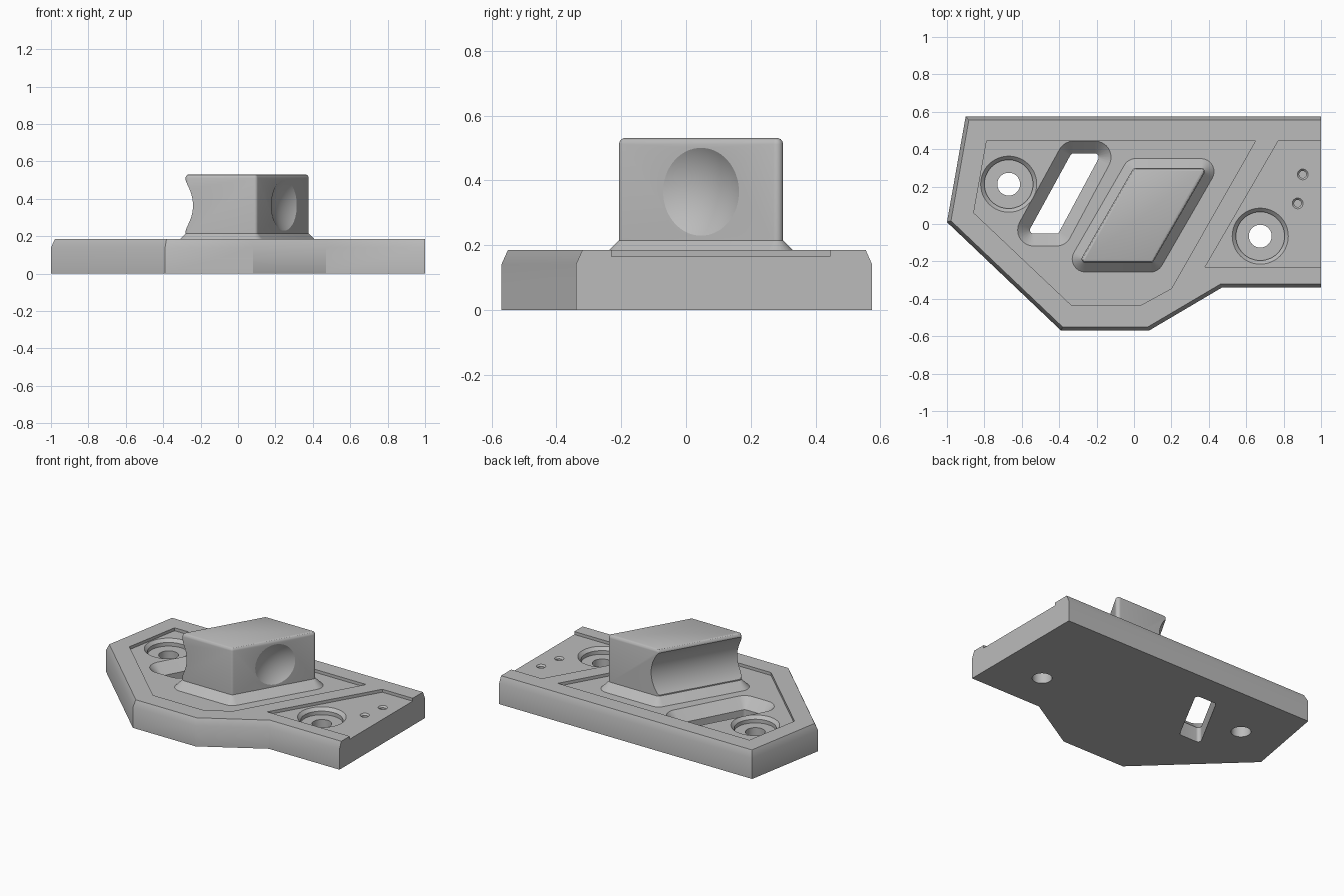
import bpy
import bmesh
import math
from mathutils import Vector

cube = bpy.data.objects.get("Cube")
if cube:
    bpy.data.objects.remove(cube, do_unlink=True)

grey = bpy.data.materials.new("plain_grey")
grey.use_nodes = True
GREY = (0.5, 0.5, 0.5, 1)
grey.diffuse_color = GREY
grey.node_tree.nodes["Principled BSDF"].inputs["Base Color"].default_value = GREY


def edge_normals(pts):
    """Outward normals of the edges before and after each corner (counter-clockwise)."""
    out = []
    for i, p in enumerate(pts):
        a, b = p - pts[i - 1], pts[(i + 1) % len(pts)] - p
        out.append((Vector((a.y, -a.x)).normalized(), Vector((b.y, -b.x)).normalized()))
    return out


def offset(pts, d):
    pts = [Vector(p) for p in pts]
    return [p + (m + n) * d / (1 + m.dot(n)) for p, (m, n) in zip(pts, edge_normals(pts))]


def rounded(pts, r, grow=0, steps=8):
    """Polygon with round corners of radius r, then grown outward."""
    centres = offset(pts, -r)
    ring = []
    for c, (m, n) in zip(centres, edge_normals([Vector(p) for p in pts])):
        start, turn = math.atan2(m.y, m.x), m.angle(n)
        for k in range(steps + 1):
            a = start + turn * k / steps
            ring.append(c + Vector((math.cos(a), math.sin(a))) * (r + grow))
    return ring


def circle(x, y, r, n=48):
    return [(x + r * math.cos(math.tau * k / n), y + r * math.sin(math.tau * k / n))
            for k in range(n)]


def loft(name, sections):
    """Closed solid through (ring, height) sections, listed bottom to top."""
    bm = bmesh.new()
    rings = [[bm.verts.new((p[0], p[1], z)) for p in ring] for ring, z in sections]
    bm.faces.new(rings[0][::-1])
    bm.faces.new(rings[-1])
    for low, high in zip(rings, rings[1:]):
        for i in range(len(low)):
            j = (i + 1) % len(low)
            bm.faces.new((low[i], low[j], high[j], high[i]))
    mesh = bpy.data.meshes.new(name)
    bm.to_mesh(mesh)
    bm.free()
    mesh.materials.append(grey)
    obj = bpy.data.objects.new(name, mesh)
    bpy.context.collection.objects.link(obj)
    return obj


def cut(target, cutter):
    cutter.hide_render = True
    mod = target.modifiers.new("cut", 'BOOLEAN')
    mod.operation = 'DIFFERENCE'
    mod.solver = 'EXACT'
    mod.object = cutter
    bpy.context.view_layer.objects.active = target
    bpy.ops.object.modifier_apply(modifier=mod.name)
    bpy.data.objects.remove(cutter, do_unlink=True)


def smooth(obj, degrees=28):
    bpy.ops.object.select_all(action='DESELECT')
    obj.select_set(True)
    bpy.context.view_layer.objects.active = obj
    bpy.ops.object.shade_smooth_by_angle(angle=math.radians(degrees))


# Base plate, chamfered everywhere but the straight end
TOP, FLOOR, ABOVE = 0.185, 0.165, 0.3
outline = [(-1, 0.01), (-0.39, -0.57), (0.08, -0.57), (0.47, -0.34),
           (1, -0.34), (1, 0.575), (-0.9, 0.575)]
rim = offset(outline, -0.02)
rim[4].x = rim[5].x = 1
plate = loft("base_plate", [(outline, 0), (outline, 0.14), (rim, TOP)])

# Shallow pockets
main_pocket = [(-0.857, 0.06), (-0.334, -0.435), (0.035, -0.435),
               (0.2, -0.345), (0.65, 0.445), (-0.788, 0.445)]
end_pocket = [(0.38, -0.23), (1.1, -0.23), (1.1, 0.445), (0.772, 0.445)]
for ring in (main_pocket, end_pocket):
    cut(plate, loft("pocket_cutter", [(ring, FLOOR), (ring, ABOVE)]))

# Counterbored screw holes
for x, y in ((-0.67, 0.213), (0.675, -0.065)):
    hole, bore, mouth = (circle(x, y, r) for r in (0.061, 0.13, 0.15))
    cut(plate, loft("screw_cutter", [(hole, -0.1), (hole, 0.12), (bore, 0.12),
                                     (bore, 0.145), (mouth, FLOOR), (mouth, ABOVE)]))

# Small blind pin holes
for x, y in ((0.902, 0.265), (0.875, 0.11)):
    pin, mouth = circle(x, y, 0.019, 24), circle(x, y, 0.029, 24)
    cut(plate, loft("pin_cutter", [(pin, 0.07), (pin, 0.155), (mouth, FLOOR), (mouth, ABOVE)]))

# Slanted through slot with a flared mouth
slot = [(-0.57, -0.052), (-0.405, -0.052), (-0.175, 0.377), (-0.335, 0.377)]
narrow, wide = rounded(slot, 0.02), rounded(slot, 0.02, 0.066)
cut(plate, loft("slot_cutter", [(narrow, -0.1), (narrow, 0.1), (wide, FLOOR), (wide, ABOVE)]))
smooth(plate)

# Slanted grip block with flared foot and softened top edge
lean = 0.507 / math.tan(math.radians(60))
block = [(-0.295, -0.207), (0.1, -0.207), (0.1 + lean, 0.3), (-0.295 + lean, 0.3)]
profile = [(0.05, 0.155), (0.05, FLOOR), (0, 0.215), (0, 0.512),
           (-0.002, 0.52), (-0.007, 0.527), (-0.016, 0.531)]
grip = loft("grip_block", [(rounded(block, 0.02, g), z) for g, z in profile])

# Thumb groove along one slanted side, round dimple on the other
outward = Vector((math.cos(math.radians(30)), -0.5, 0))
left_mid = Vector((-0.295 + lean / 2, 0.0465, 0.365))
right_mid = Vector((0.1 + lean / 2, 0.0465, 0.365))
bpy.ops.mesh.primitive_cylinder_add(vertices=128, radius=0.24, depth=2,
                                    location=left_mid - outward * 0.193,
                                    rotation=(math.pi / 2, 0, math.radians(-30)))
cut(grip, bpy.context.object)
bpy.ops.mesh.primitive_uv_sphere_add(segments=96, ring_count=64, radius=0.25,
                                     location=right_mid + outward * 0.21)
cut(grip, bpy.context.object)
smooth(grip)
